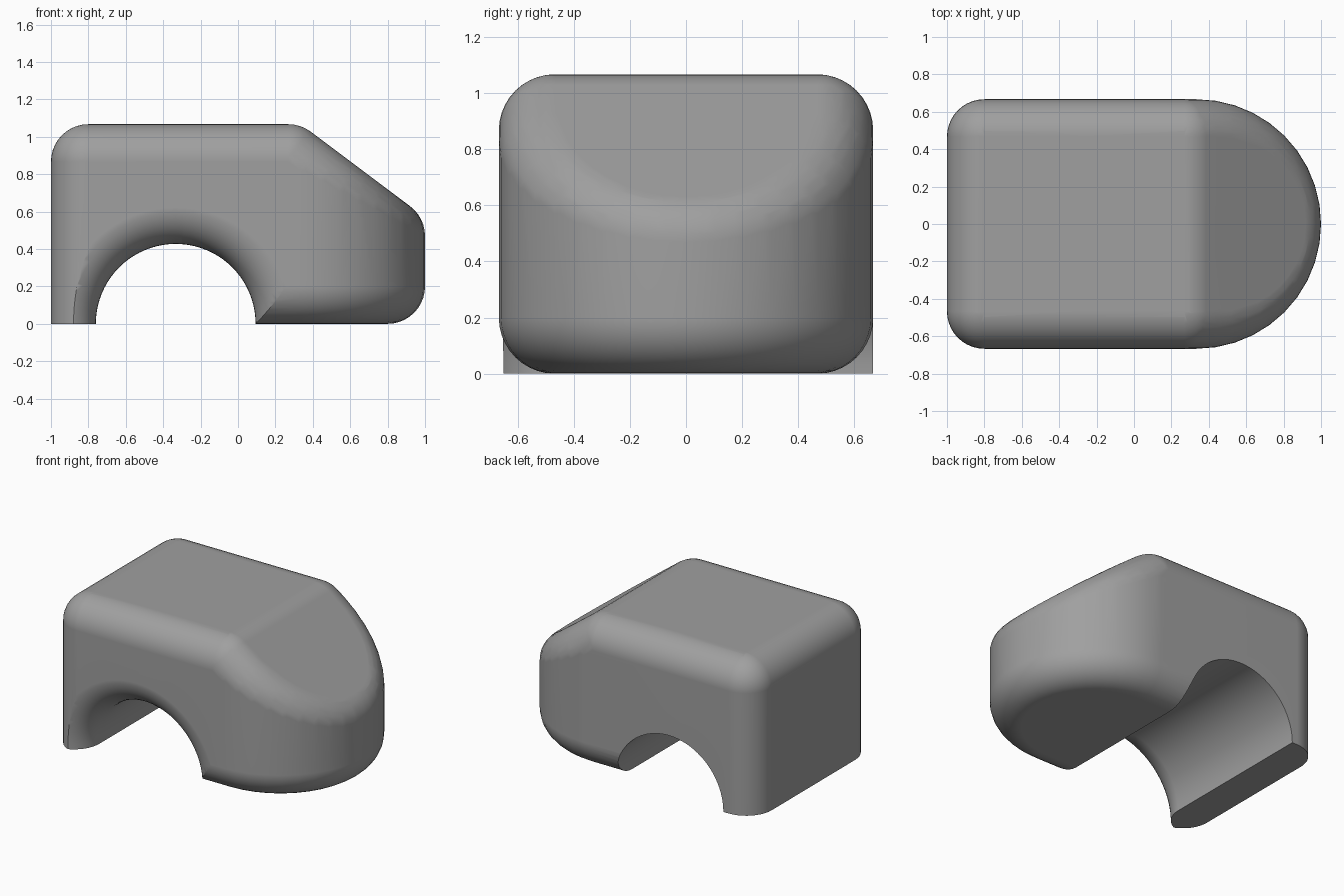
import bpy, bmesh, math
from mathutils import Vector

if "Cube" in bpy.data.objects:
    bpy.data.objects.remove(bpy.data.objects["Cube"])

R = 0.2            # edge rounding
HALF_W = 0.667     # half width, also the nose radius
NOSE_X = 0.333     # centre of the round nose
TOP = 1.067
ARCH_X, ARCH_R = -0.333, 0.427
SEAM = -0.3        # where the rear and nose halves meet, above the arch
SEG = 40


def sphere_points():
    pts = [(0, 0, R), (0, 0, -R)]
    for j in range(1, SEG // 2):
        e = math.pi * j / (SEG // 2)
        for i in range(SEG):
            a = math.tau * i / SEG
            pts.append((R * math.sin(e) * math.cos(a),
                        R * math.sin(e) * math.sin(a), R * math.cos(e)))
    return [Vector(p) for p in pts]


def core_points(bottom):
    # corners of the shape that the rounding ball rolls inside
    w, top = HALF_W - R, TOP - R
    slope = lambda x: min(top, (0.855 - 0.6 * x) / 0.8)
    pts = []
    for s in (-1, 1):
        pts += [(-1 + R, s * w, top), (-1 + R, s * w, bottom),
                ((0.855 - 0.8 * top) / 0.6, s * w, top)]
    for i in range(SEG // 2 + 1):
        a = -math.pi / 2 + math.tau * i / SEG
        x, y = NOSE_X + w * math.cos(a), w * math.sin(a)
        pts += [(x, y, slope(x)), (x, y, bottom)]
    return [Vector(p) for p in pts]


def slice_off(bm, co, normal):
    # remove everything on the normal side and cap the opening
    cut = bmesh.ops.bisect_plane(bm, geom=bm.verts[:] + bm.edges[:] + bm.faces[:],
                                 dist=1e-6, plane_co=co, plane_no=normal, clear_outer=True)
    edges = [g for g in cut["geom_cut"] if isinstance(g, bmesh.types.BMEdge)]
    bmesh.ops.edgeloop_fill(bm, edges=edges)


def make_object(name, bm):
    bmesh.ops.recalc_face_normals(bm, faces=bm.faces[:])
    me = bpy.data.meshes.new(name)
    bm.to_mesh(me)
    bm.free()
    ob = bpy.data.objects.new(name, me)
    bpy.context.collection.objects.link(ob)
    return ob


def rounded_half(name, bottom, cuts):
    bm = bmesh.new()
    ball = sphere_points()
    for c in core_points(bottom):
        for p in ball:
            bm.verts.new(c + p)
    bmesh.ops.convex_hull(bm, input=bm.verts[:])
    bmesh.ops.delete(bm, geom=[v for v in bm.verts if not v.link_faces], context='VERTS')
    bmesh.ops.remove_doubles(bm, verts=bm.verts[:], dist=1e-4)
    bmesh.ops.dissolve_limit(bm, angle_limit=math.radians(0.5),
                             verts=bm.verts[:], edges=bm.edges[:])
    for co, no in cuts:
        slice_off(bm, co, no)
    return make_object(name, bm)


def arch_cutter():
    # straight tunnel that flares out at the front face
    y0 = -HALF_W - 0.0005 + R
    prof = [(0, 1), (ARCH_R, 1)]
    for i in range(11):
        t = math.pi / 2 * i / 10
        prof.append((ARCH_R + R * (1 - math.cos(t)), y0 - R * math.sin(t)))
    prof += [(prof[-1][0], -1), (0, -1)]
    bm = bmesh.new()
    vs = [bm.verts.new((ARCH_X + r, y, 0)) for r, y in prof]
    es = [bm.edges.new(p) for p in zip(vs, vs[1:])]
    bmesh.ops.spin(bm, geom=vs + es, cent=(ARCH_X, 0, 0), axis=(0, 1, 0),
                   angle=math.tau, steps=80, use_duplicate=False)
    bmesh.ops.remove_doubles(bm, verts=bm.verts[:], dist=1e-5)
    ob = make_object("arch_cutter", bm)
    ob.hide_render = True
    return ob


def apply_all(ob):
    bpy.ops.object.select_all(action='DESELECT')
    ob.select_set(True)
    bpy.context.view_layer.objects.active = ob
    for m in list(ob.modifiers):
        bpy.ops.object.modifier_apply(modifier=m.name)


# Rear half with a flat foot, nose half with a rounded underside
rear = rounded_half("rear_half", -0.5, [((SEAM, 0, 0), (1, 0, 0)), ((0, 0, 0), (0, 0, -1))])
nose = rounded_half("nose_half", R, [((SEAM, 0, 0), (-1, 0, 0))])

# Arch through both halves
cutter = arch_cutter()
bm = bmesh.new()
for half in (rear, nose):
    mod = half.modifiers.new("arch", 'BOOLEAN')
    mod.operation, mod.solver, mod.object = 'DIFFERENCE', 'EXACT', cutter
    apply_all(half)
    bm.from_mesh(half.data)
for ob in (rear, nose, cutter):
    bpy.data.objects.remove(ob)

# Weld the halves into one body
inner = [f for f in bm.faces if all(abs(v.co.x - SEAM) < 1e-4 for v in f.verts)]
bmesh.ops.delete(bm, geom=inner, context='FACES')
bmesh.ops.remove_doubles(bm, verts=bm.verts[:], dist=2e-4)
body = make_object("body", bm)

grey = bpy.data.materials.new("grey")
grey.diffuse_color = (0.35, 0.35, 0.35, 1)
grey.use_nodes = True
grey.node_tree.nodes["Principled BSDF"].inputs["Base Color"].default_value = grey.diffuse_color
body.data.materials.clear()
body.data.materials.append(grey)
for p in body.data.polygons:
    p.material_index = 0

apply_all(body)
bpy.ops.object.shade_smooth_by_angle(angle=math.radians(30))
wn = body.modifiers.new("even_shading", 'WEIGHTED_NORMAL')
wn.keep_sharp = True
